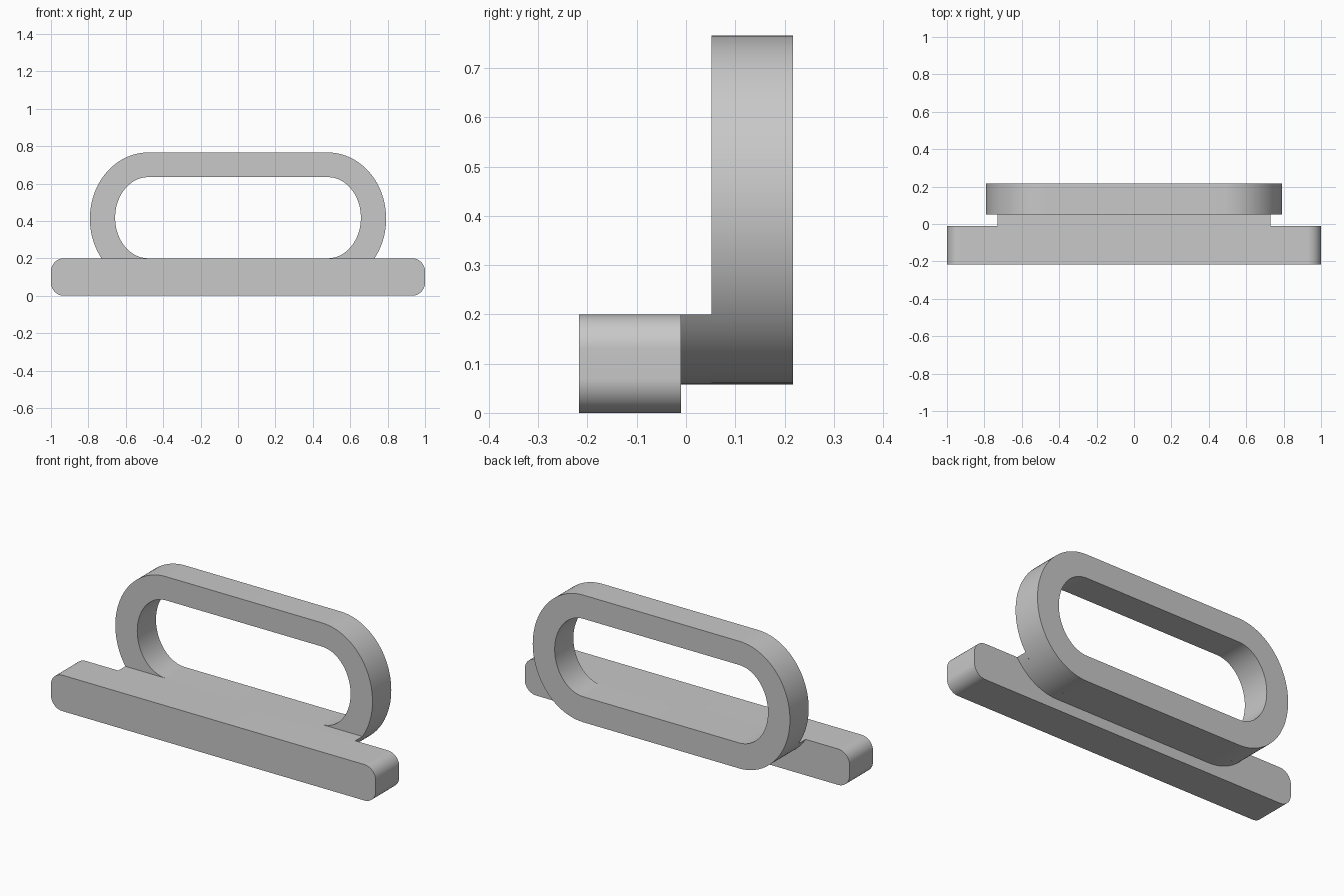
import bpy
import bmesh
from math import asin, cos, pi, radians, sin

STEPS = 24
MID_Z = 0.412          # height of the handle's centre line
CORNER_X = 0.48        # where the handle's rounded ends begin
BASE_TOP = 0.2
FRONT, BASE_BACK, HANDLE_FRONT, BACK = -0.217, -0.01, 0.052, 0.217

cube = bpy.data.objects.get("Cube")
if cube:
    bpy.data.objects.remove(cube, do_unlink=True)

grey = bpy.data.materials.new("plain grey")
grey.use_nodes = True
colour = (0.58, 0.58, 0.58, 1)
grey.diffuse_color = colour
grey.node_tree.nodes["Principled BSDF"].inputs["Base Color"].default_value = colour


def arc(cx, cz, rx, rz, start, end):
    return [(cx + rx * cos(start + (end - start) * i / STEPS),
             cz + rz * sin(start + (end - start) * i / STEPS))
            for i in range(STEPS + 1)]


def rounded(half_x, half_z, cz, rx, rz):
    """Rounded rectangle outline, counter-clockwise from the +x side."""
    points = []
    for q, (sx, sz) in enumerate([(1, 1), (-1, 1), (-1, -1), (1, -1)]):
        points += arc(sx * (half_x - rx), cz + sz * (half_z - rz),
                      rx, rz, q * pi / 2, (q + 1) * pi / 2)
    return points


def make(name, outline, y0, y1, hole=None, capped=True):
    """Extrude an x-z outline along y, with an optional matching hole."""
    bm = bmesh.new()

    def wall(points):
        loops = [[bm.verts.new((x, y, z)) for x, z in points] for y in (y0, y1)]
        bridge(*loops)
        return loops

    def bridge(a, b):
        for i in range(len(a)):
            j = (i + 1) % len(a)
            bm.faces.new((a[i], a[j], b[j], b[i]))

    outer = wall(outline)
    if hole:
        for a, b in zip(outer, wall(hole)):
            bridge(a, b)
    elif capped:
        for loop in outer:
            bm.faces.new(loop)
    bmesh.ops.remove_doubles(bm, verts=bm.verts, dist=0.0001)
    bmesh.ops.recalc_face_normals(bm, faces=bm.faces)
    mesh = bpy.data.meshes.new(name)
    bm.to_mesh(mesh)
    bm.free()
    mesh.materials.append(grey)
    obj = bpy.data.objects.new(name, mesh)
    bpy.context.collection.objects.link(obj)
    bpy.ops.object.select_all(action="DESELECT")
    obj.select_set(True)
    bpy.context.view_layer.objects.active = obj
    bpy.ops.object.shade_smooth_by_angle(angle=radians(30))
    return obj


# Long front bar with rounded ends
make("base_bar", rounded(1, BASE_TOP / 2, BASE_TOP / 2, 0.07, 0.07),
     FRONT, BASE_BACK)

# Upright oval handle loop
outer_x, outer_z = 0.792, 0.354
inner_x, inner_z = 0.657, MID_Z - BASE_TOP + 0.005
handle_z = MID_Z
make("handle_loop",
     rounded(outer_x, outer_z, handle_z, outer_x - CORNER_X, outer_z),
     HANDLE_FRONT, BACK,
     hole=rounded(inner_x, inner_z, handle_z + 0.005, inner_x - CORNER_X, inner_z))

# Bridge between bar and loop, following the loop's underside up to the bar top
limit = asin((BASE_TOP - handle_z) / outer_z)
right_side = arc(CORNER_X, handle_z, outer_x - CORNER_X, outer_z, -pi / 2, limit)
left_side = [(-x, z) for x, z in reversed(right_side)]
make("bridge", right_side + left_side, BASE_BACK, HANDLE_FRONT, capped=False)
